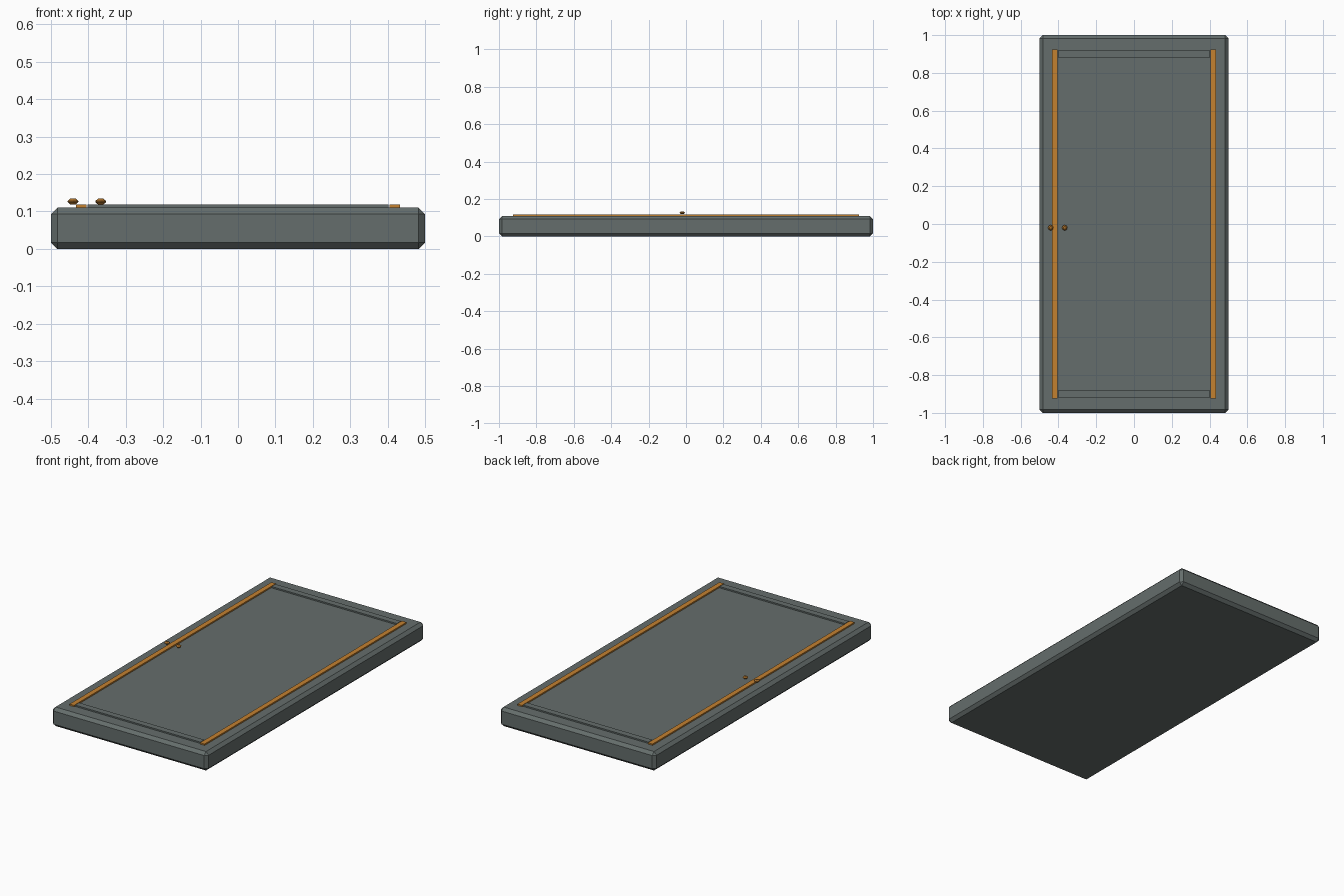
import bpy, bmesh, math

if "Cube" in bpy.data.objects:
    bpy.data.objects.remove(bpy.data.objects["Cube"])


def material(name, rgb):
    m = bpy.data.materials.new(name)
    m.diffuse_color = (*rgb, 1)
    m.use_nodes = True
    m.node_tree.nodes["Principled BSDF"].inputs["Base Color"].default_value = m.diffuse_color
    return m


GREY = material("slate grey", (0.13, 0.155, 0.15))
GOLD = material("amber", (0.55, 0.22, 0.03))
BRONZE = material("bronze", (0.42, 0.17, 0.025))


def finish(name, bm, mat):
    bmesh.ops.recalc_face_normals(bm, faces=bm.faces)
    me = bpy.data.meshes.new(name)
    bm.to_mesh(me)
    bm.free()
    me.materials.append(mat)
    ob = bpy.data.objects.new(name, me)
    bpy.context.collection.objects.link(ob)
    return ob


def box(name, lo, hi, mat, bevel=0):
    bm = bmesh.new()
    bmesh.ops.create_cube(bm, size=1)
    for v in bm.verts:
        v.co = [lo[i] if v.co[i] < 0 else hi[i] for i in range(3)]
    if bevel:
        bmesh.ops.bevel(bm, geom=bm.edges[:], offset=bevel, segments=1,
                        profile=0.5, affect='EDGES')
    return finish(name, bm, mat)


def stud(name, x, y, z, r, h):
    # low-poly flattened knob, eight sides
    bm = bmesh.new()
    rings = []
    for k, rr in ((-0.5, 0.5), (-0.08, 1), (0.08, 1), (0.5, 0.5)):
        rings.append([bm.verts.new((x + r * rr * math.cos(i * math.pi / 4),
                                    y + r * rr * math.sin(i * math.pi / 4),
                                    z + h * k)) for i in range(8)])
    for a, b in zip(rings, rings[1:]):
        for i in range(8):
            j = (i + 1) % 8
            bm.faces.new((a[i], a[j], b[j], b[i]))
    bm.faces.new(rings[0])
    bm.faces.new(rings[-1])
    return finish(name, bm, BRONZE)


# Chamfered slab
box("slab", (-0.5, -1, 0), (0.5, 1, 0.11), GREY, 0.017)

# Long amber strips and short grey end strips
for s, side in ((-1, "left"), (1, "right")):
    box(side + "_strip", (s * 0.419 - 0.0145, -0.925, 0.109),
        (s * 0.419 + 0.0145, 0.925, 0.118), GOLD)
for s, side in ((-1, "front"), (1, "back")):
    box(side + "_strip", (-0.402, s * 0.9 - 0.018, 0.109),
        (0.402, s * 0.9 + 0.018, 0.118), GREY)

# Pair of small knobs
for i, x in enumerate((-0.441, -0.367)):
    stud("knob_%d" % (i + 1), x, -0.02, 0.1265, 0.0145, 0.0155)
